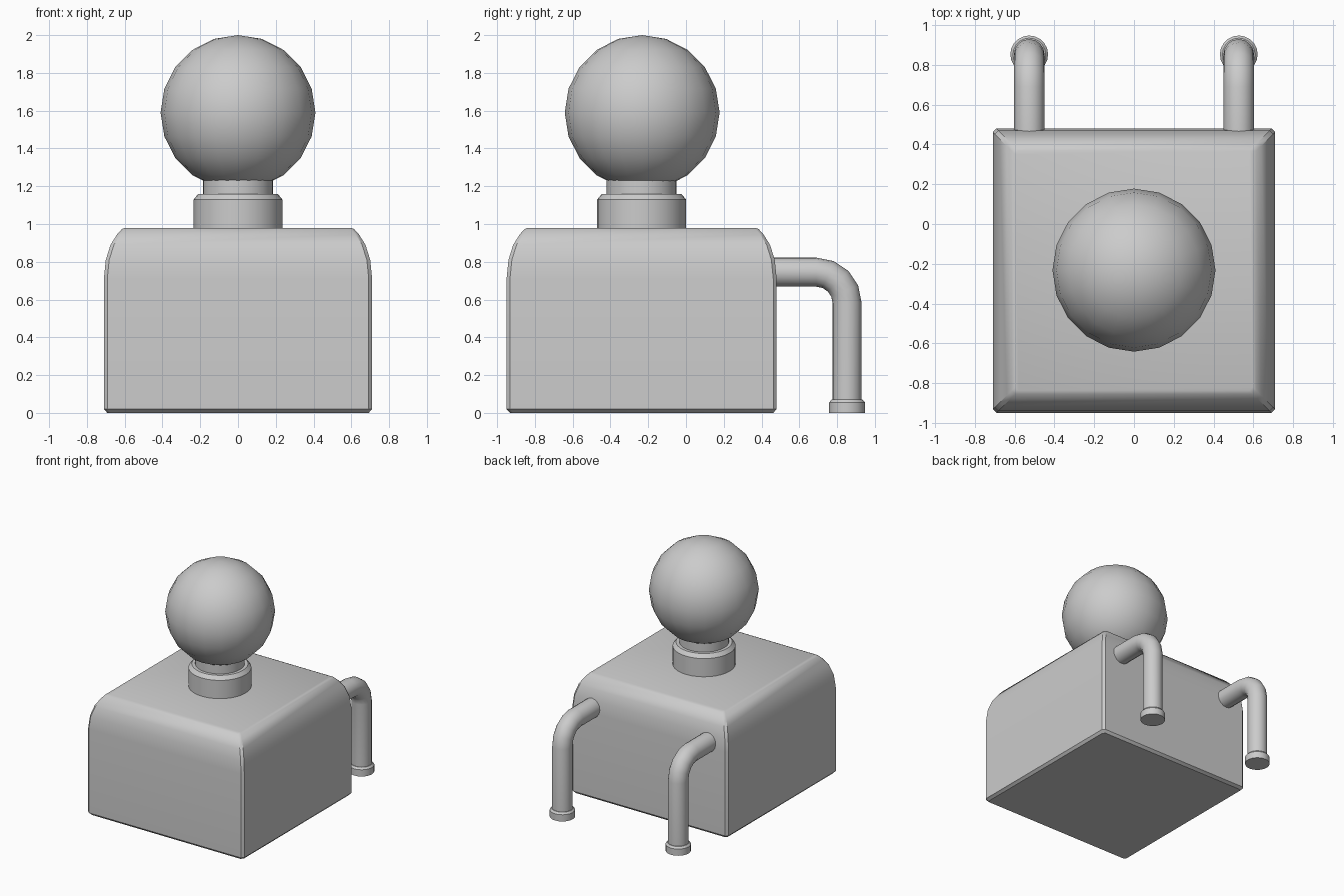
import bpy, bmesh
from math import sin, cos, pi, radians
from mathutils import Vector

if "Cube" in bpy.data.objects:
    bpy.data.objects.remove(bpy.data.objects["Cube"])


def loft(name, rings):
    """Skin a list of equal-length vertex rings and cap both ends."""
    bm = bmesh.new()
    vs = [[bm.verts.new(p) for p in ring] for ring in rings]
    n = len(vs[0])
    for a, b in zip(vs, vs[1:]):
        for i in range(n):
            bm.faces.new((a[i], a[(i + 1) % n], b[(i + 1) % n], b[i]))
    bm.faces.new(vs[0])
    bm.faces.new(vs[-1])
    bmesh.ops.recalc_face_normals(bm, faces=bm.faces)
    mesh = bpy.data.meshes.new(name)
    bm.to_mesh(mesh)
    bm.free()
    ob = bpy.data.objects.new(name, mesh)
    bpy.context.collection.objects.link(ob)
    smooth(ob)
    return ob


def smooth(ob):
    bpy.ops.object.select_all(action='DESELECT')
    ob.select_set(True)
    bpy.context.view_layer.objects.active = ob
    bpy.ops.object.shade_smooth_by_angle(angle=radians(32))


def lathe(name, x, y, profile, n):
    return loft(name, [[(x + r * cos(2 * pi * i / n), y + r * sin(2 * pi * i / n), z)
                        for i in range(n)] for r, z in profile])


def chamfered_rect(inset, z, c=0.018):
    hx, hy, cy = 0.71 - inset, 0.715 - inset, -0.235
    pts = [(hx, hy - c), (hx - c, hy), (c - hx, hy), (-hx, hy - c),
           (-hx, c - hy), (c - hx, -hy), (hx - c, -hy), (hx, c - hy)]
    return [(x, y + cy, z) for x, y in pts]


# Body: box with rounded shoulders and mitred corners
body_profile = [(0.018, 0), (0, 0.02), (0, 0.71), (0.01, 0.81),
                (0.035, 0.89), (0.07, 0.945), (0.095, 0.973), (0.112, 0.98)]
loft("body", [chamfered_rect(i, z) for i, z in body_profile])

# Collar and neck under the ball
lathe("collar", 0, -0.235, [(0.235, 0.97), (0.235, 1.13), (0.21, 1.16), (0.18, 1.16)], 32)
lathe("neck", 0, -0.235, [(0.185, 1.15), (0.185, 1.235)], 32)

# Ball
bpy.ops.mesh.primitive_uv_sphere_add(segments=20, ring_count=10, radius=0.41,
                                     location=(0, -0.232, 1.59))
ball = bpy.context.object
ball.name = "ball"
smooth(ball)

# Bent pipes with feet at the back
R, r, sides = 0.163, 0.077, 16
steps = [(Vector((0, 0.46, 0.745)), pi / 2)]
for k in range(5):
    a = pi / 2 - k * pi / 8
    steps.append((Vector((0, 0.69 + R * cos(a), 0.582 + R * sin(a))), a))
steps.append((Vector((0, 0.853, 0.03)), 0))
for side, s in (("left", -1), ("right", 1)):
    x = s * 0.527
    rings = []
    for p, a in steps:
        out = Vector((0, cos(a), sin(a)))
        rings.append([p + Vector((x + r * cos(t), 0, 0)) + out * (r * sin(t))
                      for t in (2 * pi * i / sides for i in range(sides))])
    loft(side + "_pipe", rings)
    lathe(side + "_pipe_foot", x, 0.853,
          [(0.095, 0), (0.095, 0.055), (0.082, 0.07), (0.07, 0.07)], 20)
